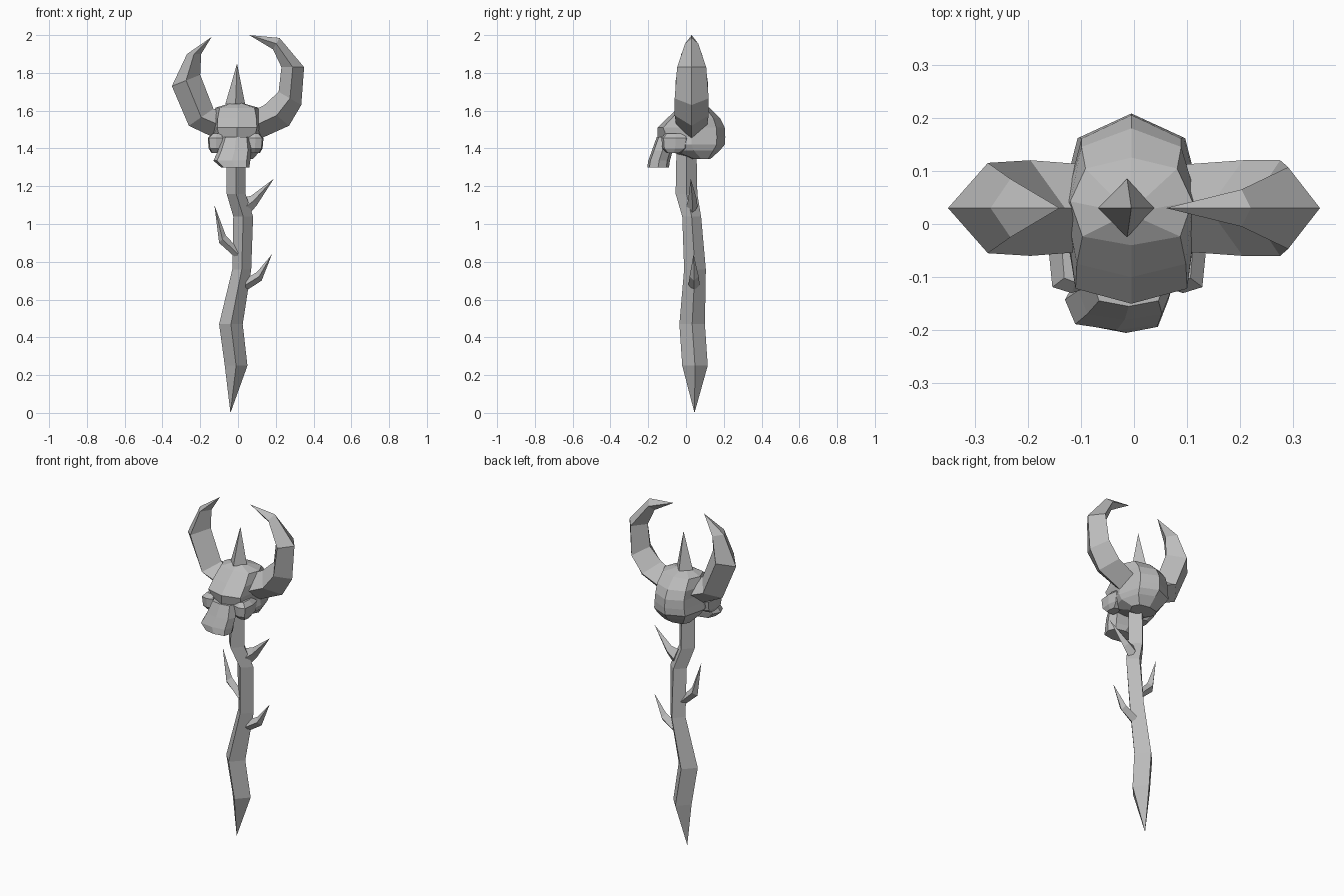
import bpy
import bmesh
import math
from mathutils import Vector

if "Cube" in bpy.data.objects:
    bpy.data.objects.remove(bpy.data.objects["Cube"], do_unlink=True)

# One flat grey for the whole carved staff
grey = bpy.data.materials.new("stone_grey")
grey.use_nodes = True
colour = (0.5, 0.5, 0.5, 1)
grey.diffuse_color = colour
grey.node_tree.nodes["Principled BSDF"].inputs["Base Color"].default_value = colour


def loft(name, rings, tip=None, base_tip=None):
    """Join rings of points into a closed flat-shaded solid, with optional pointed ends."""
    bm = bmesh.new()
    loops = [[bm.verts.new(p) for p in ring] for ring in rings]
    count = len(loops[0])
    for low, high in zip(loops, loops[1:]):
        for i in range(count):
            j = (i + 1) % count
            bm.faces.new((low[i], low[j], high[j], high[i]))
    for loop, point in ((loops[0], base_tip), (loops[-1], tip)):
        if point is None:
            bm.faces.new(loop)
        else:
            apex = bm.verts.new(point)
            for i in range(count):
                bm.faces.new((loop[i], loop[(i + 1) % count], apex))
    bmesh.ops.recalc_face_normals(bm, faces=bm.faces)
    mesh = bpy.data.meshes.new(name)
    bm.to_mesh(mesh)
    bm.free()
    mesh.materials.append(grey)
    obj = bpy.data.objects.new(name, mesh)
    bpy.context.scene.collection.objects.link(obj)
    return obj


def level(z, left, right, front, back, front_corner=0.75, back_corner=0.75):
    """Horizontal eight-sided ring fitted between four extents."""
    cx, cy = (left + right) / 2, (front + back) / 2
    rx, ry = (right - left) / 2, (back - front) / 2
    ring = []
    for i in range(8):
        a = i * math.tau / 8
        c, s = math.cos(a), math.sin(a)
        scale = 1
        if i % 2:
            scale = (back_corner if s > 0 else front_corner) / math.cos(math.pi / 4)
        ring.append(Vector((cx + rx * c * scale, cy + ry * s * scale, z)))
    return ring


def diamond(outer, inner, y, half):
    """Four-sided section: outer edge, front edge, inner edge, back edge."""
    (xo, zo), (xi, zi) = outer, inner
    xm, zm = (xo + xi) / 2, (zo + zi) / 2
    return [(xo, y, zo), (xm, y - half, zm), (xi, y, zi), (xm, y + half, zm)]


# Crooked pointed shaft with a diamond section
shaft = []
for z, left, right, front, back in (
    (0.25, -0.07, 0.05, -0.02, 0.115),
    (0.47, -0.10, 0.025, -0.035, 0.10),
    (0.76, -0.03, 0.07, -0.01, 0.105),
    (1.04, -0.025, 0.08, -0.02, 0.08),
    (1.16, -0.06, 0.04, -0.055, 0.06),
    (1.42, -0.06, 0.04, -0.05, 0.055),
):
    mx, my = (left + right) / 2, (front + back) / 2
    shaft.append([(right, my, z), (mx, back, z), (left, my, z), (mx, front, z)])
loft("shaft", shaft, base_tip=(-0.04, 0.045, 0))

# Thorns growing from the shaft
loft("upper_thorn", [
    diamond((0.05, 1.04), (0.03, 1.14), 0.03, 0.03),
    diamond((0.10, 1.10), (0.07, 1.15), 0.035, 0.024),
], tip=(0.19, 0.025, 1.24))
loft("middle_thorn", [
    diamond((0.0, 0.81), (0.0, 0.87), 0.035, 0.03),
    diamond((-0.10, 0.90), (-0.065, 0.94), 0.035, 0.025),
], tip=(-0.125, 0.035, 1.10))
loft("lower_thorn", [
    diamond((0.04, 0.645), (0.04, 0.71), 0.043, 0.03),
    diamond((0.125, 0.70), (0.10, 0.745), 0.043, 0.024),
], tip=(0.18, 0.04, 0.84))

# Two unequal curved horns
loft("left_horn", [
    diamond((0.07, 1.43), (0.06, 1.59), 0.03, 0.08),
    diamond((0.27, 1.52), (0.14, 1.63), 0.03, 0.09),
    diamond((0.335, 1.63), (0.215, 1.70), 0.03, 0.09),
    diamond((0.35, 1.83), (0.23, 1.83), 0.03, 0.077),
    diamond((0.22, 1.985), (0.185, 1.925), 0.03, 0.035),
], tip=(0.06, 0.03, 2.0))
loft("right_horn", [
    diamond((-0.07, 1.43), (-0.06, 1.59), 0.03, 0.08),
    diamond((-0.26, 1.52), (-0.13, 1.61), 0.03, 0.09),
    diamond((-0.35, 1.73), (-0.20, 1.79), 0.03, 0.085),
    diamond((-0.27, 1.90), (-0.195, 1.90), 0.03, 0.055),
], tip=(-0.14, 0.03, 1.99))

# Skull, with shallow eye hollows at the middle front corners
loft("skull", [
    level(1.345, -0.08, 0.08, 0.03, 0.13),
    level(1.39, -0.12, 0.12, -0.10, 0.18),
    level(1.42, -0.14, 0.13, -0.145, 0.205),
    level(1.46, -0.135, 0.125, -0.15, 0.208, 0.72),
    level(1.51, -0.13, 0.12, -0.15, 0.205, 0.84),
    level(1.56, -0.13, 0.12, -0.10, 0.18, 0.82),
    level(1.615, -0.12, 0.11, -0.04, 0.125, 0.8),
], tip=(-0.01, 0.02, 1.65))

# Cheekbones flaring beside the muzzle
for side, name in ((1, "left_cheek"), (-1, "right_cheek")):
    shift = 0.0 if side > 0 else -0.025
    rings = []
    for z, inner, outer, front, back in (
        (1.375, 0.06, 0.115, -0.10, -0.03),
        (1.40, 0.05, 0.13, -0.125, 0.01),
        (1.455, 0.05, 0.135, -0.13, 0.02),
        (1.48, 0.06, 0.11, -0.11, 0.0),
    ):
        a, b = sorted((side * inner + shift, side * outer + shift))
        rings.append(level(z, a, b, front, back, 0.85))
    loft(name, rings)

# Muzzle hanging below the face
loft("muzzle", [
    level(1.30, -0.09, 0.06, -0.205, -0.09, 0.8),
    level(1.335, -0.13, 0.065, -0.20, -0.085, 0.8),
    level(1.39, -0.105, 0.07, -0.18, -0.07, 0.8),
    level(1.46, -0.08, 0.06, -0.155, -0.05, 0.8),
])

# Crown spike on top of the skull
base = [(0.038, 0.03, 1.635), (-0.013, 0.085, 1.635),
        (-0.067, 0.03, 1.635), (-0.013, -0.025, 1.635)]
loft("crown_spike", [base], tip=(-0.005, 0.03, 1.85))
